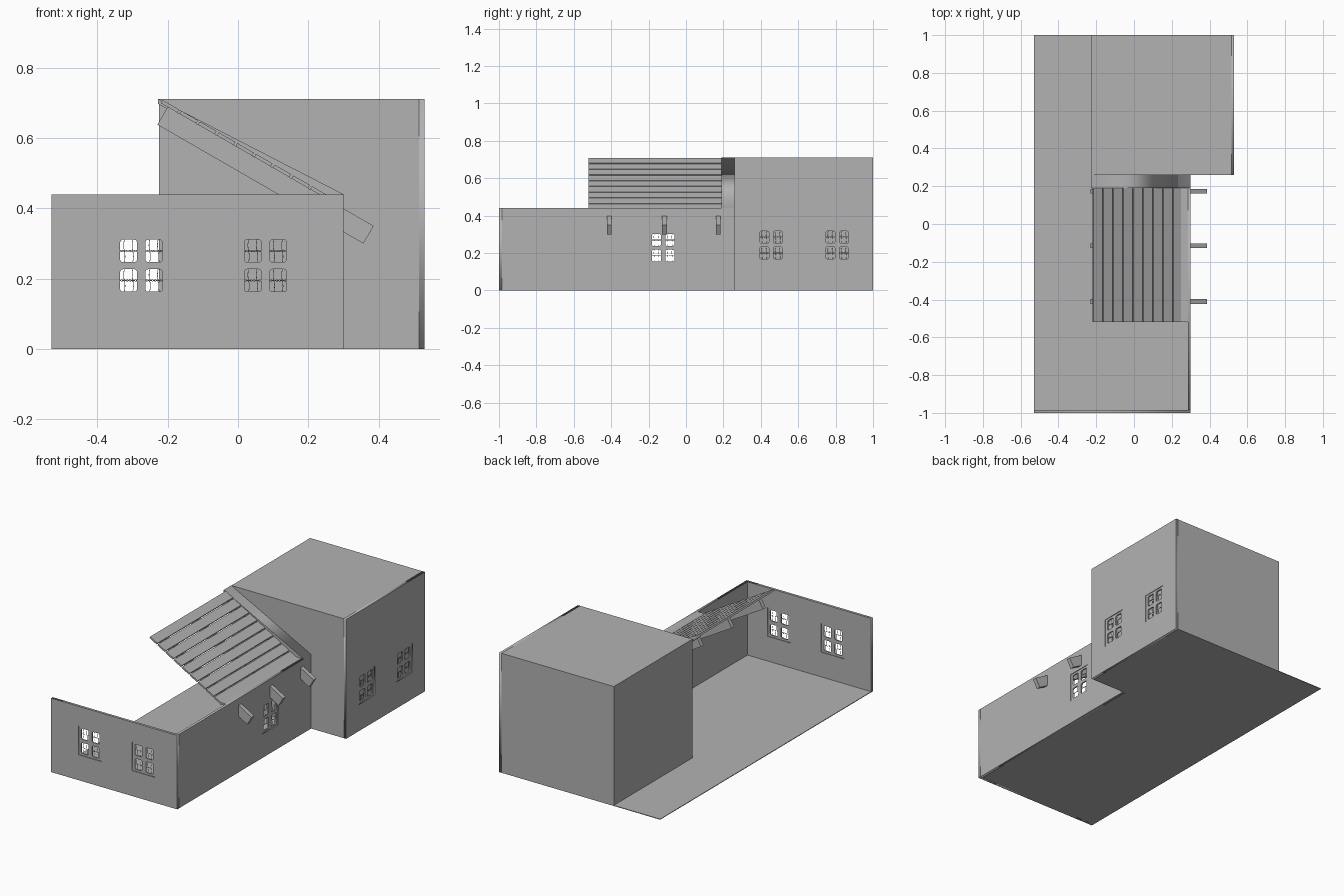
import bpy, math
from mathutils import Matrix, Vector

if "Cube" in bpy.data.objects:
    bpy.data.objects.remove(bpy.data.objects["Cube"])

mat = bpy.data.materials.new("plaster grey")
mat.diffuse_color = (0.45, 0.45, 0.45, 1)
mat.use_nodes = True
mat.node_tree.nodes["Principled BSDF"].inputs["Base Color"].default_value = mat.diffuse_color

# Drawing planes: local (u, v, normal) to world
FRONT = Matrix(((1, 0, 0), (0, 0, -1), (0, 1, 0))).to_4x4()   # u = x, v = z, normal = -y
RIGHT = Matrix(((0, 0, 1), (1, 0, 0), (0, 1, 0))).to_4x4()    # u = y, v = z, normal = +x


def finish(name, curve, matrix):
    """Turn a curve into a mesh object placed by matrix."""
    tmp = bpy.data.objects.new("tmp", curve)
    bpy.context.collection.objects.link(tmp)
    dg = bpy.context.evaluated_depsgraph_get()
    me = bpy.data.meshes.new_from_object(tmp.evaluated_get(dg))
    bpy.data.objects.remove(tmp)
    me.transform(matrix)
    me.materials.clear()
    me.materials.append(mat)
    ob = bpy.data.objects.new(name, me)
    bpy.context.collection.objects.link(ob)
    return ob


def plate(name, loops, depth, matrix):
    """Flat plate: first loop is the outline, the rest are holes."""
    cu = bpy.data.curves.new(name, 'CURVE')
    cu.dimensions = '2D'
    cu.fill_mode = 'BOTH'
    cu.extrude = depth / 2
    for pts in loops:
        sp = cu.splines.new('POLY')
        sp.points.add(len(pts) - 1)
        for p, (u, v) in zip(sp.points, pts):
            p.co = (u, v, 0, 1)
        sp.use_cyclic_u = True
    return finish(name, cu, matrix)


def box(name, lo, hi, matrix=Matrix.Identity(4)):
    bpy.ops.mesh.primitive_cube_add(size=1)
    ob = bpy.context.object
    ob.name = name
    lo, hi = Vector(lo), Vector(hi)
    ob.data.transform(matrix @ Matrix.Translation((lo + hi) / 2) @ Matrix.Diagonal((*(hi - lo), 1)))
    ob.data.materials.append(mat)
    return ob


def rect(cu, cv, w, h, r=0):
    """Rectangle loop, with rounded corners if r > 0."""
    pts = []
    for i, (su, sv) in enumerate(((1, 1), (-1, 1), (-1, -1), (1, -1))):
        for k in range(4 if r else 1):
            a = math.radians(90 * i + 30 * k)
            pts.append((cu + su * (w / 2 - r) + r * math.cos(a),
                        cv + sv * (h / 2 - r) + r * math.sin(a)) if r
                       else (cu + su * w / 2, cv + sv * h / 2))
    return pts


W, H = 0.15, 0.172            # window size
PW, PH, DU, DV = 0.048, 0.064, 0.036, 0.042   # pane size and offsets


def window(name, u, v, plane, offset):
    """Recessed four-pane frame with thin wavy grille wires."""
    panes = [(u + a * DU, v + b * DV) for a in (-1, 1) for b in (-1, 1)]
    m = Matrix.Translation(offset) @ plane
    plate(name + "_frame", [rect(u, v, W, H)] +
          [rect(a, b, PW, PH, 0.008) for a, b in panes], 0.007, m)
    cu = bpy.data.curves.new(name, 'CURVE')
    cu.dimensions = '3D'
    cu.bevel_depth = 0.0008
    cu.bevel_resolution = 0
    for a, b in panes:
        wires = [[(a + PW * (i / 16 - .5), b + s * 0.002 * math.sin(i * math.pi / 2.67))
                  for i in range(17)] for s in (-1, 1)]
        wires += [[(a + du + 0.002 * math.sin(i * math.pi / 4), b + PH * (i / 8 - .5))
                   for i in range(9)] for du in (-0.012, 0.012)]
        for pts in wires:
            sp = cu.splines.new('POLY')
            sp.points.add(len(pts) - 1)
            for p, (x, y) in zip(sp.points, pts):
                p.co = (x, y, 0, 1)
    finish(name + "_grille", cu, m)


def wall(name, u0, u1, height, wins, plane, offset, depth):
    """Wall panel with rectangular window openings and recessed windows."""
    outline = [(u0, 0), (u1, 0), (u1, height), (u0, height)]
    plate(name, [outline] + [rect(u, v, W, H) for u, v in wins], depth,
          Matrix.Translation(offset) @ plane)
    for i, (u, v) in enumerate(wins):
        window(f"{name}_window_{i + 1}", u, v, plane, offset)


# Floor slab
box("floor", (-0.53, -1, 0), (0.30, 1, 0.004))

# Tall block, with a window wall on its right side
box("tall_block", (-0.225, 0.26, 0), (0.515, 1, 0.711))
wall("block_wall", 0.26, 1, 0.711, [(0.455, 0.243), (0.808, 0.243)],
     RIGHT, (0.5225, 0, 0), 0.015)

# Low front and right walls
wall("front_wall", -0.53, 0.30, 0.44, [(-0.275, 0.237), (0.078, 0.237)],
     FRONT, (0, -0.9925, 0), 0.015)
wall("right_wall", -0.985, 0.26, 0.44, [(-0.122, 0.228)],
     RIGHT, (0.2925, 0, 0), 0.015)

# Sloped roof: local x runs down the slope, local z is up from the rafter tops
slope = Matrix.Translation((-0.2, 0, 0.688)) @ Matrix.Rotation(math.radians(30), 4, 'Y')
for i, y in enumerate((-0.41, -0.115, 0.173)):
    box(f"rafter_{i + 1}", (0, y - 0.0125, -0.058), (0.676, y + 0.0125, 0), slope)
pitch = 0.0612
for i in range(9):
    s = -0.022 + i * pitch
    box(f"roof_board_{i + 1}", (s, -0.52, 0), (s + pitch - 0.007, 0.19, 0.010), slope)

# Ledge joining the boards to the wall top
box("roof_ledge", (0.247, -0.52, 0.428), (0.285, 0.26, 0.44))

# Sloped flashing strip between the boards and the tall block
plate("roof_side_strip", [[(-0.227, 0.711), (-0.227, 0.697), (0.247, 0.428), (0.30, 0.44)]],
      0.07, Matrix.Translation((0, 0.225, 0)) @ FRONT)
